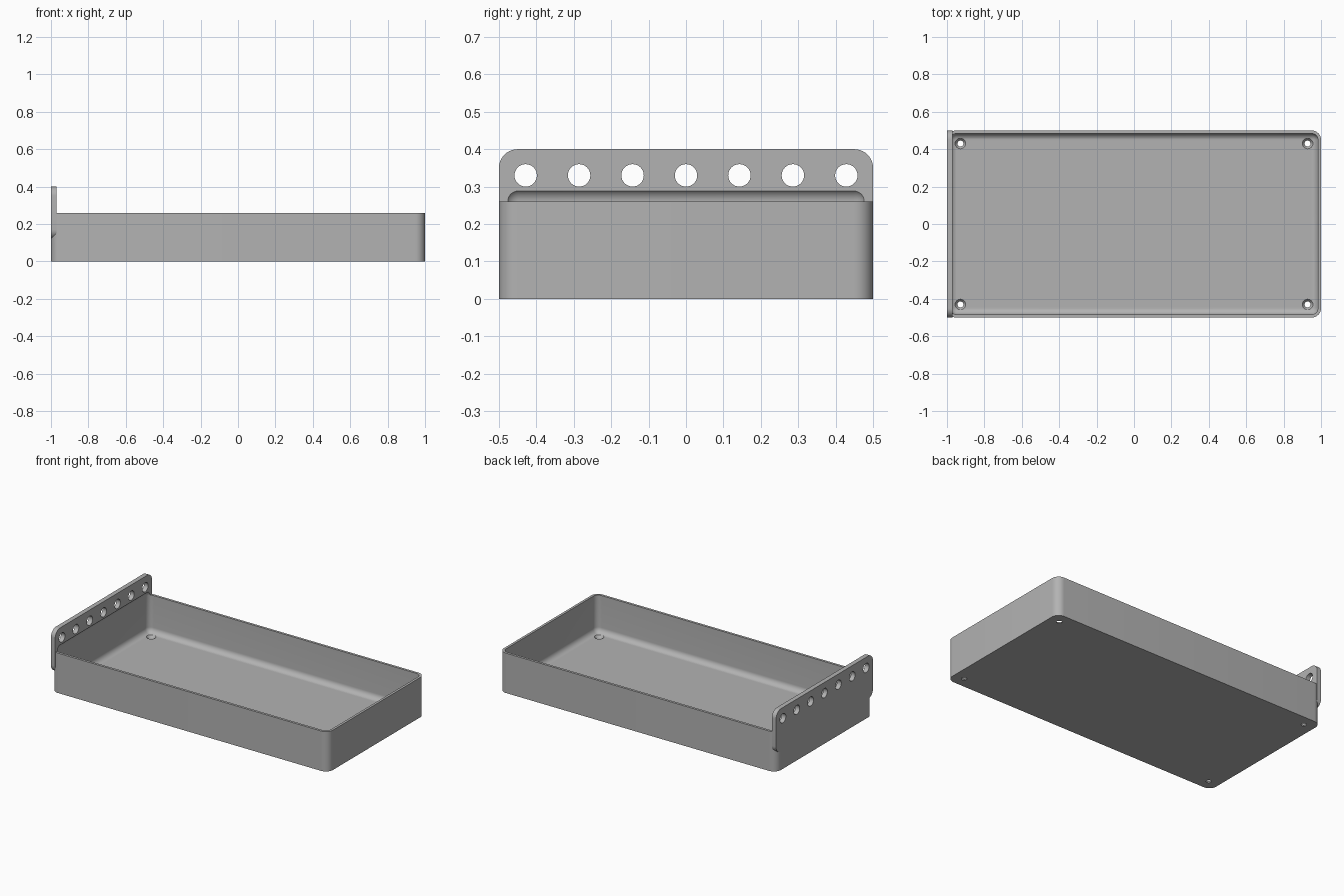
import bpy, bmesh, math
from mathutils import Matrix, Vector

if "Cube" in bpy.data.objects:
    bpy.data.objects.remove(bpy.data.objects["Cube"], do_unlink=True)

WALL = 0.016          # wall and floor thickness
RIM = 0.26            # tray height
CORNER = 0.05         # outer corner radius
FILLET = 0.036        # inner cavity radius
PLATE_X = -0.97       # inner face of the end plate

grey = bpy.data.materials.new("light grey")
grey.use_nodes = True
grey.diffuse_color = (0.45, 0.45, 0.45, 1)
grey.node_tree.nodes["Principled BSDF"].inputs["Base Color"].default_value = grey.diffuse_color


def make_object(name, bm):
    bmesh.ops.recalc_face_normals(bm, faces=bm.faces)
    mesh = bpy.data.meshes.new(name)
    bm.to_mesh(mesh)
    bm.free()
    mesh.materials.append(grey)
    obj = bpy.data.objects.new(name, mesh)
    bpy.context.collection.objects.link(obj)
    return obj


def rounded_box(name, low, high, radius, axis=None):
    """Box with its edges rounded: those along one axis, or all of them."""
    low, high = Vector(low), Vector(high)
    bm = bmesh.new()
    bmesh.ops.create_cube(bm, size=1)
    bmesh.ops.scale(bm, vec=high - low, verts=bm.verts)
    bmesh.ops.translate(bm, vec=(low + high) / 2, verts=bm.verts)
    edges = [e for e in bm.edges if axis is None
             or abs((e.verts[0].co - e.verts[1].co).normalized()[axis]) > 0.9]
    bmesh.ops.bevel(bm, geom=edges, offset=radius, offset_type='OFFSET',
                    segments=10, profile=0.5, affect='EDGES')
    return make_object(name, bm)


def add_cone(bm, r1, r2, depth, matrix):
    bmesh.ops.create_cone(bm, cap_ends=True, segments=32, radius1=r1, radius2=r2,
                          depth=depth, matrix=matrix)


def combine(target, other, operation):
    mod = target.modifiers.new(operation.lower(), 'BOOLEAN')
    mod.object, mod.operation, mod.solver = other, operation, 'EXACT'
    bpy.context.view_layer.objects.active = target
    bpy.ops.object.modifier_apply(modifier=mod.name)
    bpy.data.objects.remove(other, do_unlink=True)


# Tray block and the raised end plate
tray = rounded_box("tray", (-1, -0.5, 0), (1, 0.5, RIM), CORNER, axis=2)
plate = rounded_box("end_plate", (-1, -0.5, 0.12), (PLATE_X, 0.5, 0.4), CORNER, axis=0)
combine(tray, plate, 'UNION')

# Rounded cavity, which also bites a shallow recess into the plate
inner = Vector((1 - WALL, 0.5 - WALL, 0))
cavity = rounded_box("cavity", (-inner.x, -inner.y, WALL),
                     (inner.x, inner.y, RIM + FILLET), FILLET)
combine(tray, cavity, 'DIFFERENCE')

# Row of seven holes through the plate
bm = bmesh.new()
for i in range(-3, 4):
    add_cone(bm, 0.03, 0.03, 0.2,
             Matrix.Translation((-1, i / 7, 0.33)) @ Matrix.Rotation(math.pi / 2, 4, 'Y'))
combine(tray, make_object("plate_holes", bm), 'DIFFERENCE')

# Countersunk screw holes in the floor corners
bm = bmesh.new()
slope = (0.028 - 0.016) / WALL
for sx in (-1, 1):
    for sy in (-1, 1):
        add_cone(bm, 0.016 - slope * WALL / 2, 0.028 + slope * WALL / 2, 2 * WALL,
                 Matrix.Translation((sx * 0.928, sy * 0.43, WALL / 2)))
combine(tray, make_object("screw_holes", bm), 'DIFFERENCE')

# Smooth the fillets, keep the rims crisp
bpy.ops.object.select_all(action='DESELECT')
tray.select_set(True)
bpy.context.view_layer.objects.active = tray
bpy.ops.object.shade_smooth_by_angle(angle=math.radians(30))
